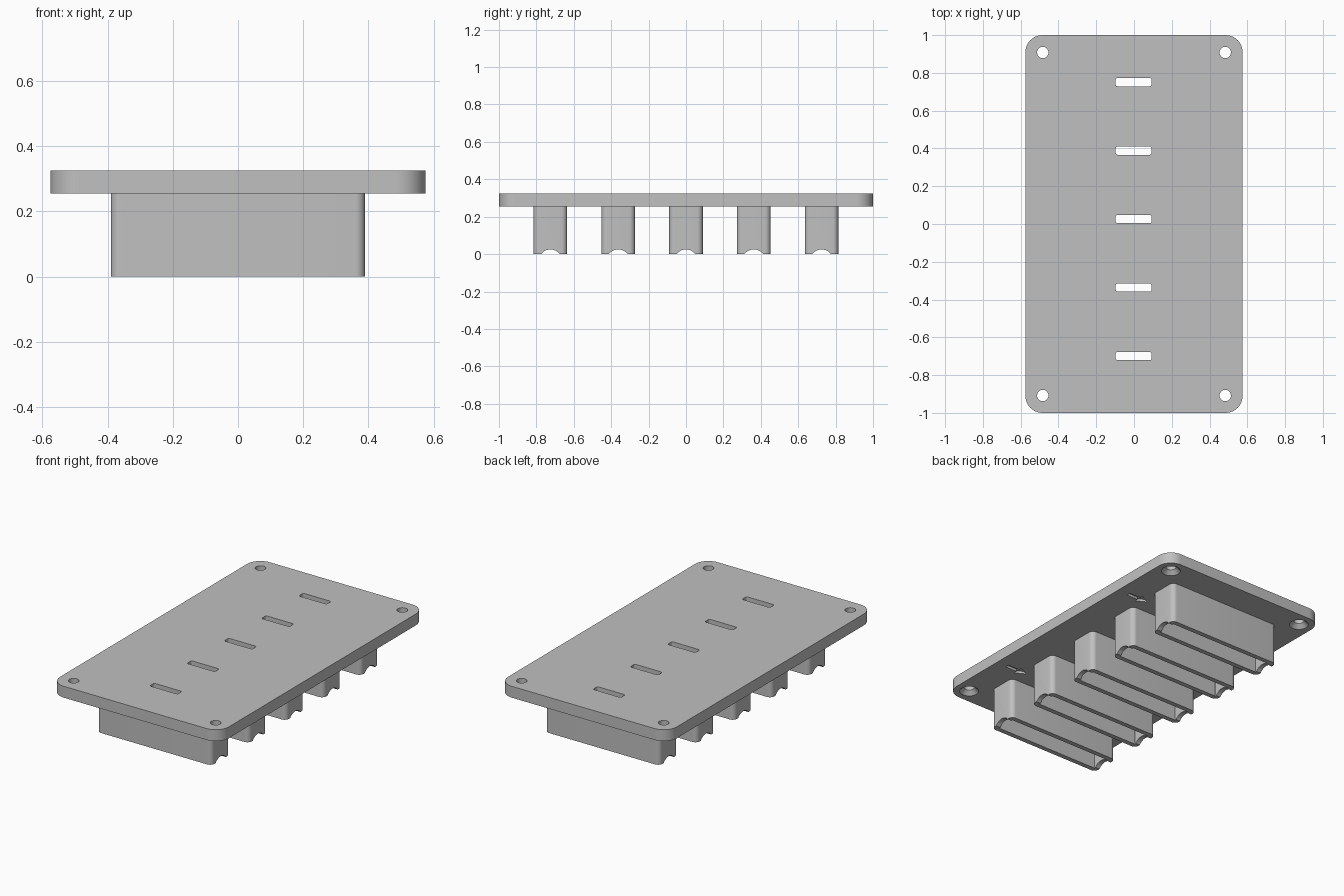
import bpy, bmesh, math

if "Cube" in bpy.data.objects:
    bpy.data.objects.remove(bpy.data.objects["Cube"])

grey = bpy.data.materials.new("plain grey")
grey.diffuse_color = (0.53, 0.53, 0.53, 1)
grey.use_nodes = True
grey.node_tree.nodes["Principled BSDF"].inputs["Base Color"].default_value = grey.diffuse_color

PLATE_Z, TOP_Z = 0.255, 0.325


def rounded_rect(w, d, r, seg=8, cx=0, cy=0):
    """Outline of a rectangle of half sizes w, d with corner radius r."""
    pts = []
    for i, (sx, sy) in enumerate([(1, 1), (-1, 1), (-1, -1), (1, -1)]):
        for k in range(seg + 1):
            a = math.pi / 2 * (i + k / seg)
            pts.append((cx + sx * (w - r) + r * math.cos(a),
                        cy + sy * (d - r) + r * math.sin(a)))
    return pts


def finish(name, bm):
    bmesh.ops.recalc_face_normals(bm, faces=bm.faces)
    mesh = bpy.data.meshes.new(name)
    bm.to_mesh(mesh)
    bm.free()
    mesh.materials.append(grey)
    ob = bpy.data.objects.new(name, mesh)
    bpy.context.collection.objects.link(ob)
    return ob


def prism(name, outline, z0, z1):
    bm = bmesh.new()
    face = bm.faces.new([bm.verts.new((x, y, z0)) for x, y in outline])
    new = bmesh.ops.extrude_face_region(bm, geom=[face])["geom"]
    verts = [v for v in new if isinstance(v, bmesh.types.BMVert)]
    bmesh.ops.translate(bm, verts=verts, vec=(0, 0, z1 - z0))
    return finish(name, bm)


def lathe(name, profile, cx, cy, seg=32):
    """Closed solid turned around a vertical axis from (radius, z) pairs."""
    bm = bmesh.new()
    rings = [[bm.verts.new((cx + r * math.cos(2 * math.pi * k / seg),
                            cy + r * math.sin(2 * math.pi * k / seg), z))
              for k in range(seg)] for r, z in profile]
    for a, b in zip(rings, rings[1:]):
        for k in range(seg):
            n = (k + 1) % seg
            bm.faces.new((a[k], a[n], b[n], b[k]))
    bm.faces.new(rings[0])
    bm.faces.new(rings[-1])
    return finish(name, bm)


def cut(ob, cutters):
    bpy.context.view_layer.objects.active = ob
    for c in cutters:
        mod = ob.modifiers.new("cut", 'BOOLEAN')
        mod.operation = 'DIFFERENCE'
        mod.solver = 'EXACT'
        mod.object = c
        bpy.ops.object.modifier_apply(modifier=mod.name)
        bpy.data.objects.remove(c)


def smooth(ob):
    bpy.ops.object.select_all(action='DESELECT')
    ob.select_set(True)
    bpy.context.view_layer.objects.active = ob
    bpy.ops.object.shade_smooth_by_angle(angle=math.radians(30))


block_ys = [0.725 - 0.3625 * i for i in range(5)]

# Top plate with slots, countersunk corner holes and engraved arrows
plate = prism("plate", rounded_rect(0.575, 1.0, 0.09, 12), PLATE_Z, TOP_Z)
cutters = []
for y in block_ys:
    cutters.append(prism("slot_cutter",
                         rounded_rect(0.095, 0.022, 0.01, 4, -0.002, y + 0.026),
                         0.2, 0.4))
for sx in (-1, 1):
    for sy in (-1, 1):
        cutters.append(lathe("hole_cutter",
                             [(0.065, PLATE_Z - 0.01), (0.03, PLATE_Z + 0.025), (0.03, 0.4)],
                             sx * 0.483, sy * 0.908))
for y in (0.544, -0.544):
    arrow = [(0.50, -0.012), (0.50, 0.012), (0.42, 0.012), (0.42, 0.033),
             (0.36, 0), (0.42, -0.033), (0.42, -0.012)]
    cutters.append(prism("arrow_cutter", [(x, y + dy) for x, dy in arrow],
                         PLATE_Z - 0.02, PLATE_Z + 0.015))
cut(plate, cutters)
smooth(plate)

# Hollow holders under the plate, each with a shallow round groove in the rim
for i, y in enumerate(block_ys):
    block = prism(f"holder_{i + 1}", rounded_rect(0.39, 0.09, 0.03, 8, 0, y), 0, PLATE_Z)
    pocket = prism("pocket_cutter", rounded_rect(0.36, 0.06, 0.001, 1, 0, y), -0.1, 0.3)
    groove = lathe("groove_cutter", [(0.0625, -0.6), (0.0625, 0.6)], 0, 0, 64)
    groove.rotation_euler = (0, math.pi / 2, 0)
    groove.location = (0, y, -0.0375)
    bpy.context.view_layer.update()
    cut(block, [pocket, groove])
    smooth(block)
